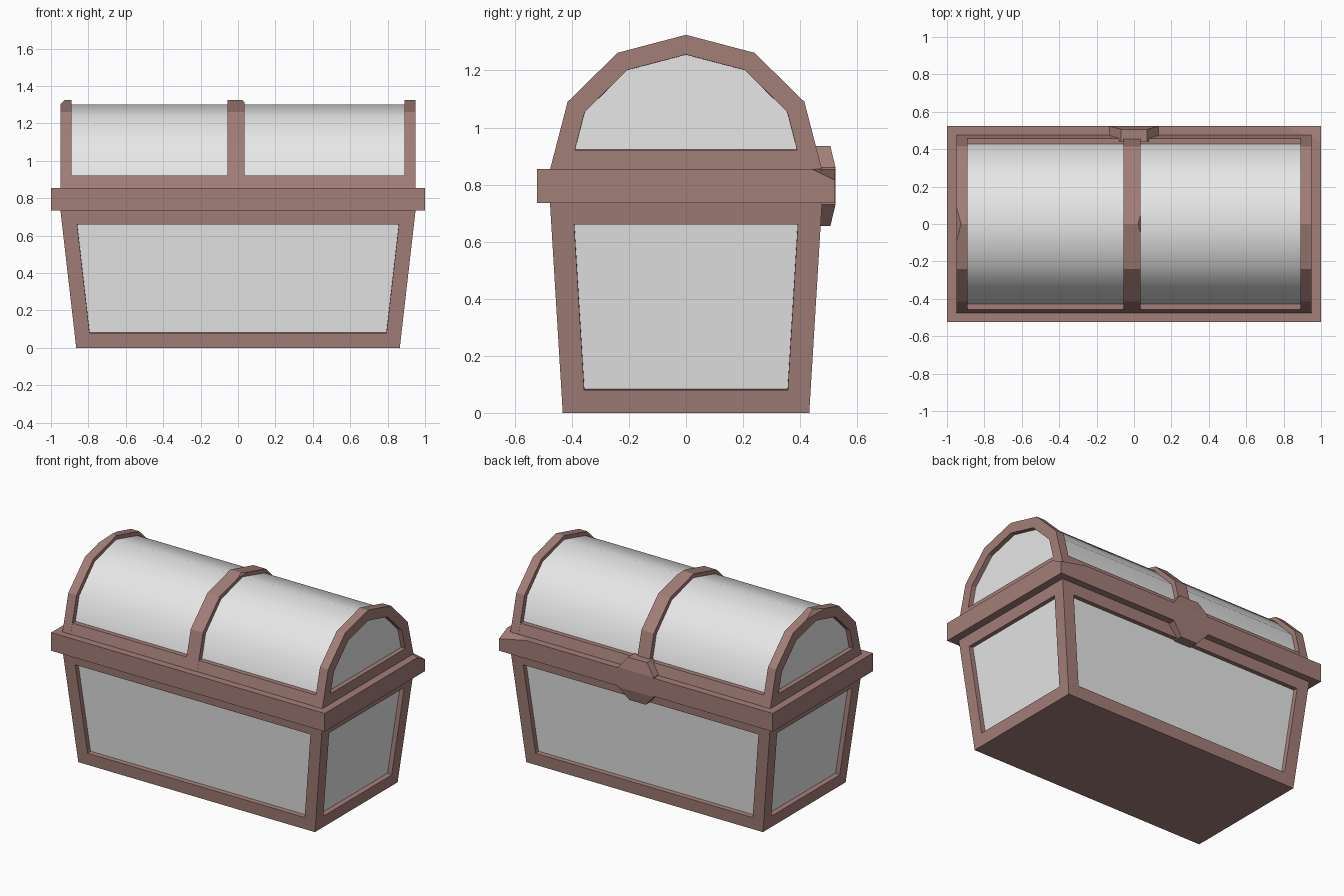
import bpy, bmesh
from mathutils import Vector

cube = bpy.data.objects.get("Cube")
if cube:
    bpy.data.objects.remove(cube, do_unlink=True)


def material(name, rgb):
    m = bpy.data.materials.new(name)
    m.use_nodes = True
    m.diffuse_color = (*rgb, 1)
    m.node_tree.nodes["Principled BSDF"].inputs["Base Color"].default_value = (*rgb, 1)
    return m


BROWN = material("brown frame", (0.37, 0.21, 0.19))
GREY = material("pale grey panel", (0.8, 0.8, 0.8))


def loft(bottom, top):
    """Closed solid between two matching loops of points."""
    bm = bmesh.new()
    a = [bm.verts.new(p) for p in bottom]
    b = [bm.verts.new(p) for p in top]
    bm.faces.new(a)
    bm.faces.new(b)
    for i in range(len(a)):
        j = (i + 1) % len(a)
        bm.faces.new((a[i], a[j], b[j], b[i]))
    bmesh.ops.recalc_face_normals(bm, faces=bm.faces)
    return bm


def rect(hx, hy, z):
    return [(-hx, -hy, z), (hx, -hy, z), (hx, hy, z), (-hx, hy, z)]


def prism(profile, x0, x1):
    return loft([(x0, y, z) for y, z in profile], [(x1, y, z) for y, z in profile])


def recess(bm, faces, border, depth=0.03):
    """Frame each face and sink a grey panel into it."""
    bmesh.ops.inset_individual(bm, faces=faces, thickness=border, use_even_offset=True)
    bmesh.ops.inset_individual(bm, faces=faces, thickness=0.0005, depth=-depth,
                               use_even_offset=True)
    for f in faces:
        f.material_index = 1


def chip(bm, point, normal):
    """Shave a worn corner off and close the cut."""
    geom = bm.verts[:] + bm.edges[:] + bm.faces[:]
    bmesh.ops.bisect_plane(bm, geom=geom, plane_co=Vector(point),
                           plane_no=Vector(normal), clear_outer=True)
    open_edges = [e for e in bm.edges if e.is_boundary]
    bmesh.ops.holes_fill(bm, edges=open_edges, sides=0)
    bmesh.ops.recalc_face_normals(bm, faces=bm.faces)


def finish(bm, name, mats=(BROWN, GREY)):
    me = bpy.data.meshes.new(name)
    bm.to_mesh(me)
    bm.free()
    for m in mats:
        me.materials.append(m)
    ob = bpy.data.objects.new(name, me)
    bpy.context.collection.objects.link(ob)
    return ob


def mirrored(half):
    """Arch profile from its +y half, listed from the base up to the apex."""
    return half + [(-y, z) for y, z in reversed(half[:-1])]


# Tapered body with a sunken panel on each side
body = loft(rect(0.865, 0.432, 0), rect(0.95, 0.477, 0.74))
recess(body, [f for f in body.faces if abs(f.normal.z) < 0.5], 0.08)
finish(body, "body")

# Overhanging rim with a worn back corner
rim = loft(rect(1, 0.523, 0.735), rect(1, 0.523, 0.855))
chip(rim, (1, 0.44, 0.855), (0.017, 0.04, 0.083))
finish(rim, "rim")

# Lid: base rail, end arches and middle strap
finish(prism([(-0.476, 0.85), (-0.458, 0.922), (0.458, 0.922), (0.476, 0.85)],
             -0.94, 0.94), "lid_rail")
arch = mirrored([(0.476, 0.855), (0.415, 1.09), (0.24, 1.262), (0, 1.325)])
for side, name in ((-1, "lid_end_left_side"), (1, "lid_end_right_side")):
    end = prism(arch, side * 0.89, side * 0.95)
    recess(end, [f for f in end.faces if f.normal.x * side > 0.9], 0.067)
    if side < 0:
        chip(end, (-0.95, 0, 1.3), (-1, 0, 1))
    finish(end, name)
strap = prism(arch, -0.055, 0.035)
chip(strap, (0.035, 0, 1.312), (1, 0, 1))
finish(strap, "lid_middle_strap")

# Smooth barrel of the lid
barrel = mirrored([(0.432, 0.9), (0.388, 1.075), (0.226, 1.24), (0, 1.3)])
ob = finish(prism(barrel, -0.9, 0.9), "lid_barrel", (GREY,))
bpy.ops.object.select_all(action="DESELECT")
ob.select_set(True)
bpy.context.view_layer.objects.active = ob
bpy.ops.object.shade_smooth_by_angle(angle=0.8)

# Faceted clasp at the back, thinner towards its top and bottom
outline = [(-0.07, 0.935), (0.07, 0.935), (0.13, 0.86), (0.13, 0.73),
           (0.06, 0.655), (-0.06, 0.655), (-0.13, 0.73), (-0.13, 0.86)]
front = [(x, 0.524 if 0.7 < z < 0.9 else 0.506, z) for x, z in outline]
clasp = loft([(x, 0.44, z) for x, z in outline], front)
bmesh.ops.connect_verts_concave(clasp, faces=clasp.faces[:])
bmesh.ops.triangulate(clasp, faces=[f for f in clasp.faces if len(f.verts) > 4])
finish(clasp, "back_clasp")
